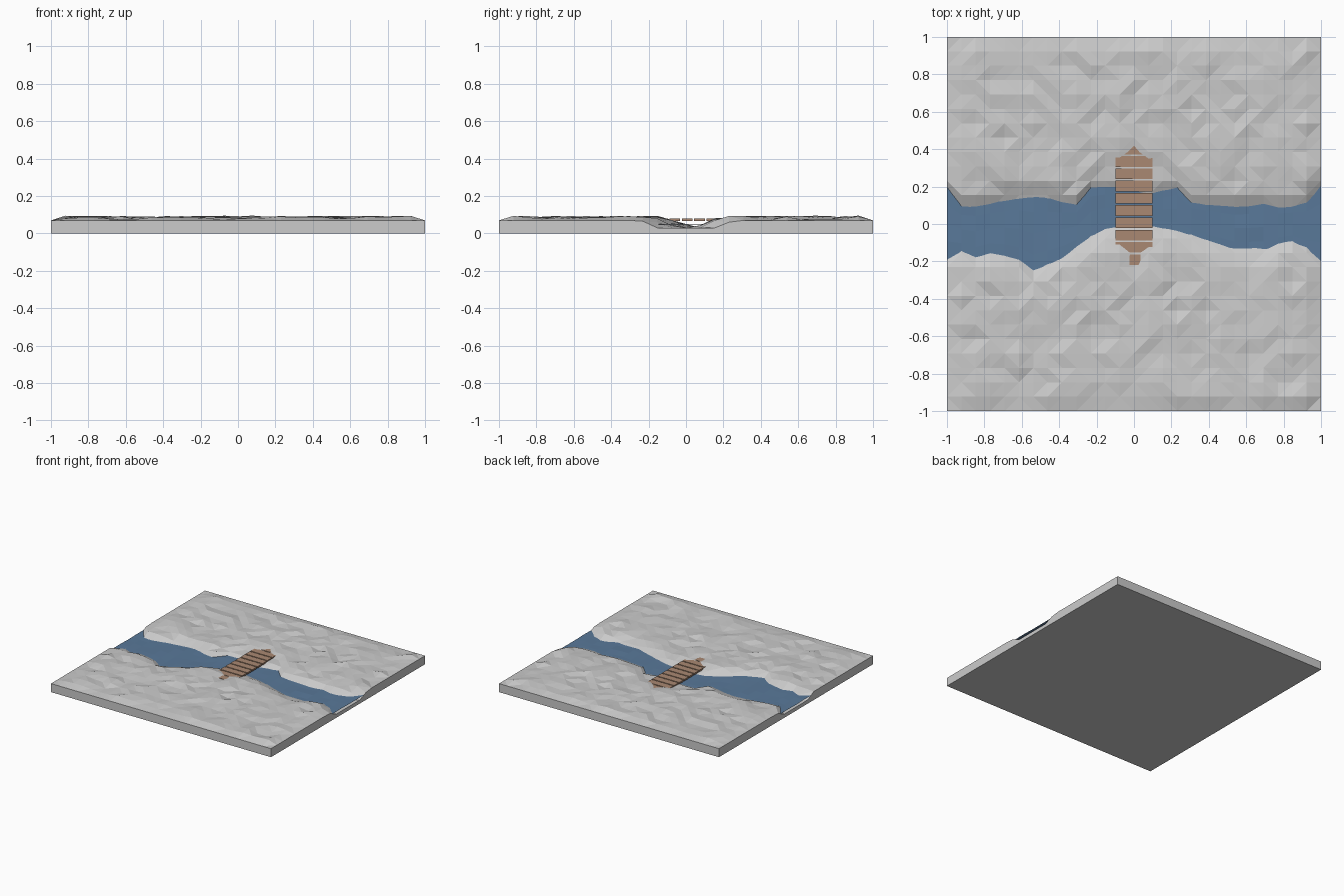
import bpy, bmesh, random
from mathutils import Vector, noise

if "Cube" in bpy.data.objects:
    bpy.data.objects.remove(bpy.data.objects["Cube"])

random.seed(4)
N = 26
WATER_Z = 0.05

# River banks as (x, y) polylines
NORTH = [(-1, .20), (-.92, .09), (-.8, .10), (-.65, .14), (-.5, .15), (-.3, .10),
         (-.23, .20), (-.1, .20), (.1, .15), (.22, .21), (.31, .11), (.55, .09),
         (.7, .11), (.8, .08), (.92, .11), (1, .21)]
SOUTH = [(-1, -.19), (-.94, -.14), (-.86, -.18), (-.75, -.15), (-.62, -.19),
         (-.54, -.25), (-.4, -.19), (-.3, -.12), (-.18, -.03), (0, 0), (.1, -.01),
         (.25, -.04), (.4, -.09), (.55, -.14), (.7, -.14), (.78, -.10), (.86, -.09),
         (.93, -.14), (1, -.2)]


def lerp_path(path, x):
    for (x0, y0), (x1, y1) in zip(path, path[1:]):
        if x <= x1 + 1e-6:
            return y0 + (y1 - y0) * (x - x0) / (x1 - x0)
    return path[-1][1]


def material(name, rgb):
    m = bpy.data.materials.new(name)
    m.diffuse_color = (*rgb, 1)
    m.use_nodes = True
    m.node_tree.nodes["Principled BSDF"].inputs["Base Color"].default_value = m.diffuse_color
    return m


def to_object(bm, name, mat=None):
    me = bpy.data.meshes.new(name)
    bm.to_mesh(me)
    bm.free()
    ob = bpy.data.objects.new(name, me)
    bpy.context.collection.objects.link(ob)
    if mat:
        me.materials.append(mat)
    return ob


def ground_height(x, y):
    edge = max(abs(x), abs(y)) > 0.999
    if edge:
        z = 0.07
    else:
        z = 0.084 + 0.012 * noise.noise(Vector((x * 7, y * 7, 2.3))) + random.uniform(-.007, .007)
        z = min(max(z, 0.072), 0.1)
    # lower ground under the bridge, with its ends sinking into the banks
    if abs(x) < 0.16 and -0.12 < y < 0.34:
        z = min(z, 0.072)
    elif abs(x) < 0.02 and -0.24 < y < 0.42:
        z = 0.076
    elif abs(x) < 0.16 and -0.35 < y < 0.5:
        z = max(z, 0.085)
    # river channel
    d = max(y - lerp_path(NORTH, x), lerp_path(SOUTH, x) - y)
    return min(z, max(0.03, WATER_Z + 0.5 * d))


# Terrain: faceted grid with skirt walls and a flat underside
bm = bmesh.new()
bmesh.ops.create_grid(bm, x_segments=N, y_segments=N, size=1)
rim = [e for e in bm.edges if e.is_boundary]
skirt = bmesh.ops.extrude_edge_only(bm, edges=rim)["geom"]
low = {g for g in skirt if isinstance(g, bmesh.types.BMVert)}
for v in bm.verts:
    v.co.z = 0 if v in low else ground_height(v.co.x, v.co.y)
bmesh.ops.contextual_create(bm, geom=[g for g in skirt if isinstance(g, bmesh.types.BMEdge)])
tops = [f for f in bm.faces if not any(v in low for v in f.verts)]
bmesh.ops.triangulate(bm, faces=tops, quad_method='SHORT_EDGE')
bmesh.ops.recalc_face_normals(bm, faces=bm.faces)
to_object(bm, "terrain")

# Water: thin rippled sheet tucked just under the banks
bm = bmesh.new()
rows = []
for i in range(N + 1):
    x = -1 + 2 * i / N
    s, n = lerp_path(SOUTH, x), lerp_path(NORTH, x)
    pad = 0.03 if 0 < i < N else 0
    s, n = s - pad, n + pad
    rows.append([bm.verts.new((x, s + (n - s) * t / 4, WATER_Z + random.uniform(-.002, .002)))
                 for t in range(5)])
for a, b in zip(rows, rows[1:]):
    for t in range(4):
        bm.faces.new((a[t], b[t], b[t + 1], a[t + 1]))
to_object(bm, "river_water", material("water_blue", (.10, .19, .32)))

# Bridge planks
wood = material("wood_brown", (.40, .25, .17))
PITCH = 0.0655
for i in range(10):
    bm = bmesh.new()
    bmesh.ops.create_cube(bm, size=1)
    for v in bm.verts:
        v.co = Vector((v.co.x * 0.2, v.co.y * (PITCH - 0.009), v.co.z * 0.014))
        v.co += Vector((0, -0.19 + i * PITCH, 0.073))
    to_object(bm, f"bridge_plank_{i + 1}", wood)
